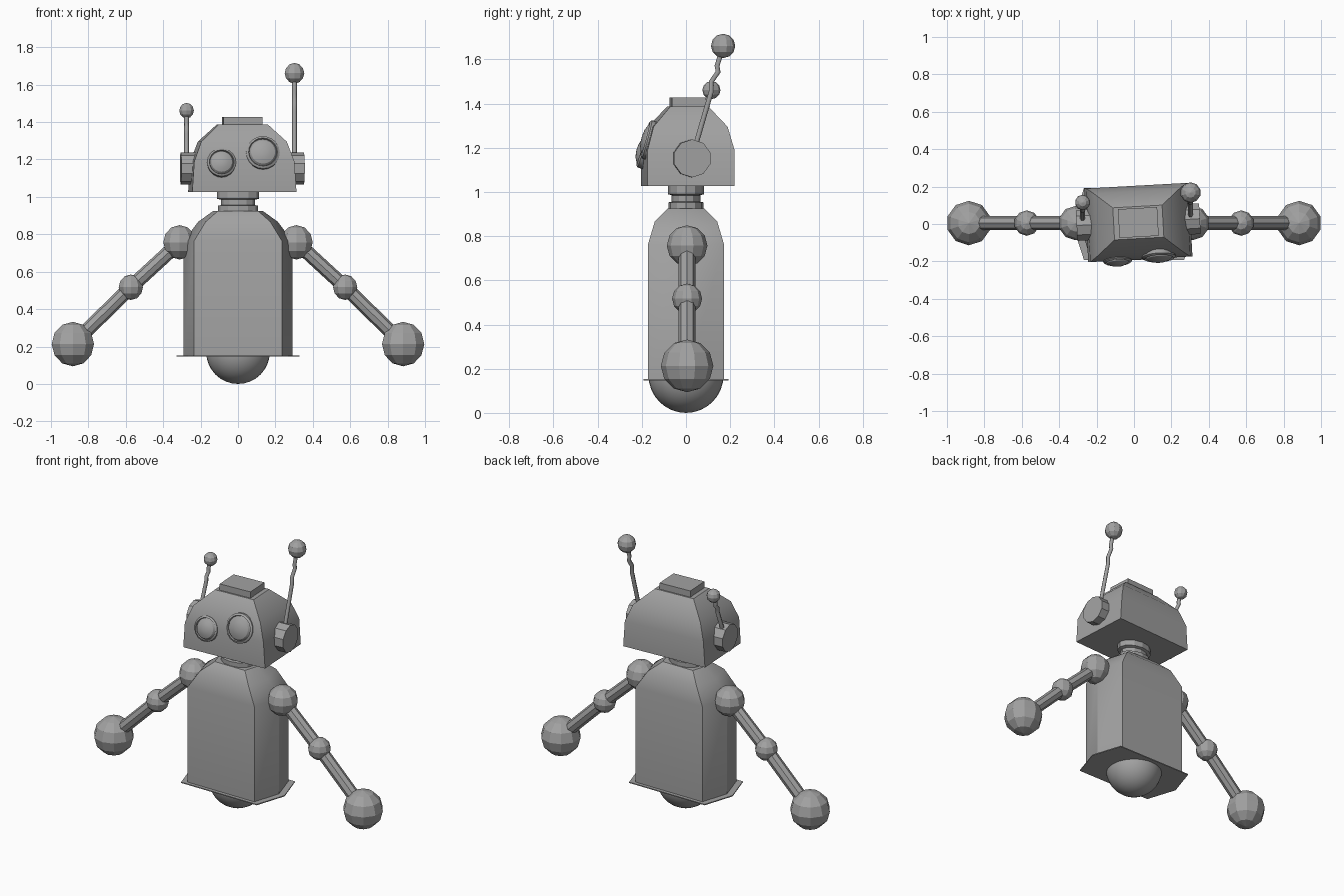
import bpy, bmesh, math
from mathutils import Vector, Matrix

if "Cube" in bpy.data.objects:
    bpy.data.objects.remove(bpy.data.objects["Cube"])

grey = bpy.data.materials.new("grey metal")
grey.diffuse_color = (0.36, 0.36, 0.36, 1)
grey.use_nodes = True
grey.node_tree.nodes["Principled BSDF"].inputs["Base Color"].default_value = grey.diffuse_color


def finish(ob, smooth=None):
    ob.data.materials.append(grey)
    if smooth:
        bpy.ops.object.select_all(action='DESELECT')
        ob.select_set(True)
        bpy.context.view_layer.objects.active = ob
        bpy.ops.object.shade_smooth_by_angle(angle=math.radians(smooth))
    return ob


def add(name, data):
    ob = bpy.data.objects.new(name, data)
    bpy.context.collection.objects.link(ob)
    return ob


def loft(name, rings, matrix=Matrix(), smooth=None):
    """Skin a list of equal-length rings and cap both ends."""
    bm = bmesh.new()
    loops = [[bm.verts.new(matrix @ Vector(p)) for p in r] for r in rings]
    n = len(loops[0])
    for a, b in zip(loops, loops[1:]):
        for i in range(n):
            j = (i + 1) % n
            bm.faces.new((a[i], a[j], b[j], b[i]))
    bm.faces.new(loops[0][::-1])
    bm.faces.new(loops[-1])
    bmesh.ops.recalc_face_normals(bm, faces=bm.faces)
    me = bpy.data.meshes.new(name)
    bm.to_mesh(me)
    bm.free()
    return finish(add(name, me), smooth)


def hexagon(x, y, z):
    c = x * 0.81
    return [(x, 0, z), (c, y, z), (-c, y, z), (-x, 0, z), (-c, -y, z), (c, -y, z)]


def rect(x, y, z):
    return [(x, y, z), (-x, y, z), (-x, -y, z), (x, -y, z)]


def ellipse(rx, ry, z, n):
    return [(rx * math.cos(math.tau * i / n), ry * math.sin(math.tau * i / n), z)
            for i in range(n)]


def ball(name, loc, r, seg=10, rings=6, smooth=None):
    bm = bmesh.new()
    bmesh.ops.create_uvsphere(bm, u_segments=seg, v_segments=rings, radius=r,
                              matrix=Matrix.Translation(loc))
    me = bpy.data.meshes.new(name)
    bm.to_mesh(me)
    bm.free()
    return finish(add(name, me), smooth)


def rod(name, a, b, r, n=8):
    a, b = Vector(a), Vector(b)
    d = b - a
    m = Matrix.Translation(a) @ d.to_track_quat('Z', 'Y').to_matrix().to_4x4()
    return loft(name, [ellipse(r, r, 0, n), ellipse(r, r, d.length, n)], m)


# Torso with rounded shoulders, thin skirt and rolling ball
loft("torso", [hexagon(.291, .172, .15), hexagon(.291, .172, .763),
               hexagon(.213, .141, .867), hexagon(.132, .083, .925)], smooth=35)
loft("skirt_plate", [hexagon(.33, .193, .147), hexagon(.33, .193, .153)])
ball("rolling_ball", (0, 0, .17), .17, 32, 16, 40)

# Stepped neck
loft("neck", [ellipse(rx, ry, z, 12) for rx, ry, z in
              [(.108, .08, .92), (.108, .08, .953), (.09, .065, .956),
               (.09, .065, .985), (.113, .082, .99), (.113, .082, 1.03)]])

# Arms
for side, s in (("left", -1), ("right", 1)):
    y = .005
    shoulder, elbow, hand = (s * .312, y, .757), (s * .573, y, .517), (s * .883, y, .213)
    ball(side + "_shoulder", shoulder, .092)
    ball(side + "_elbow", elbow, .068)
    ball(side + "_hand", hand, .119)
    rod(side + "_upper_arm", shoulder, elbow, .038)
    rod(side + "_forearm", elbow, hand, .038)

# Head, turned slightly, with a raised cap
head = Matrix.Translation((.023, .008, 0)) @ Matrix.Rotation(math.radians(3.2), 4, 'Z')
loft("head", [rect(.279, .197, 1.027), rect(.268, .197, 1.19),
              rect(.229, .168, 1.295), rect(.132, .086, 1.387)], head, 35)
loft("head_cap", [rect(.105, .077, 1.38), rect(.105, .077, 1.427)], head)

# Ear discs
for side, s in (("left", -1), ("right", 1)):
    m = head @ Matrix.Translation((s * .2, .002, 1.152)) @ Matrix.Rotation(s * math.pi / 2, 4, 'Y')
    loft(side + "_ear", [ellipse(.086, .086, 0, 10), ellipse(.086, .086, .13, 10)], m)

# Eyes: a rim around a shallow dome, tilted back with the face
for side, x, y, z, r in (("left", -.122, -.19, 1.182, .077),
                         ("right", .1, -.18, 1.235, .09)):
    m = (head @ Matrix.Translation((x, y, z))
         @ Matrix.Rotation(math.radians(90 - 15), 4, 'X'))
    profile = [(1, -.03), (1, .012), (.86, .02), (.82, .01),
               (.72, .022), (.45, .032), (.15, .036)]
    loft(side + "_eye", [ellipse(r * k, r * k, h, 20) for k, h in profile], m, 30)

# Kinked antennas with ball tips: base and tip, path as fractions between them
kinks = [(0, 0), (.57, .54), (.57, .64), (.82, .74), (.78, .8), (1, 1)]
for side, x, base, tip, r in (("left", -.275, (.015, 1.19), (.115, 1.461), .041),
                              ("right", .302, (.043, 1.21), (.168, 1.661), .055)):
    cu = bpy.data.curves.new(side + "_antenna", 'CURVE')
    cu.dimensions = '3D'
    cu.bevel_depth = .013
    cu.bevel_resolution = 1
    cu.use_fill_caps = True
    sp = cu.splines.new('POLY')
    sp.points.add(len(kinks) - 1)
    for p, (u, v) in zip(sp.points, kinks):
        p.co = (x, base[0] + u * (tip[0] - base[0]), base[1] + v * (tip[1] - base[1]), 1)
    finish(add(side + "_antenna", cu))
    ball(side + "_antenna_tip", (x, *tip), r)
